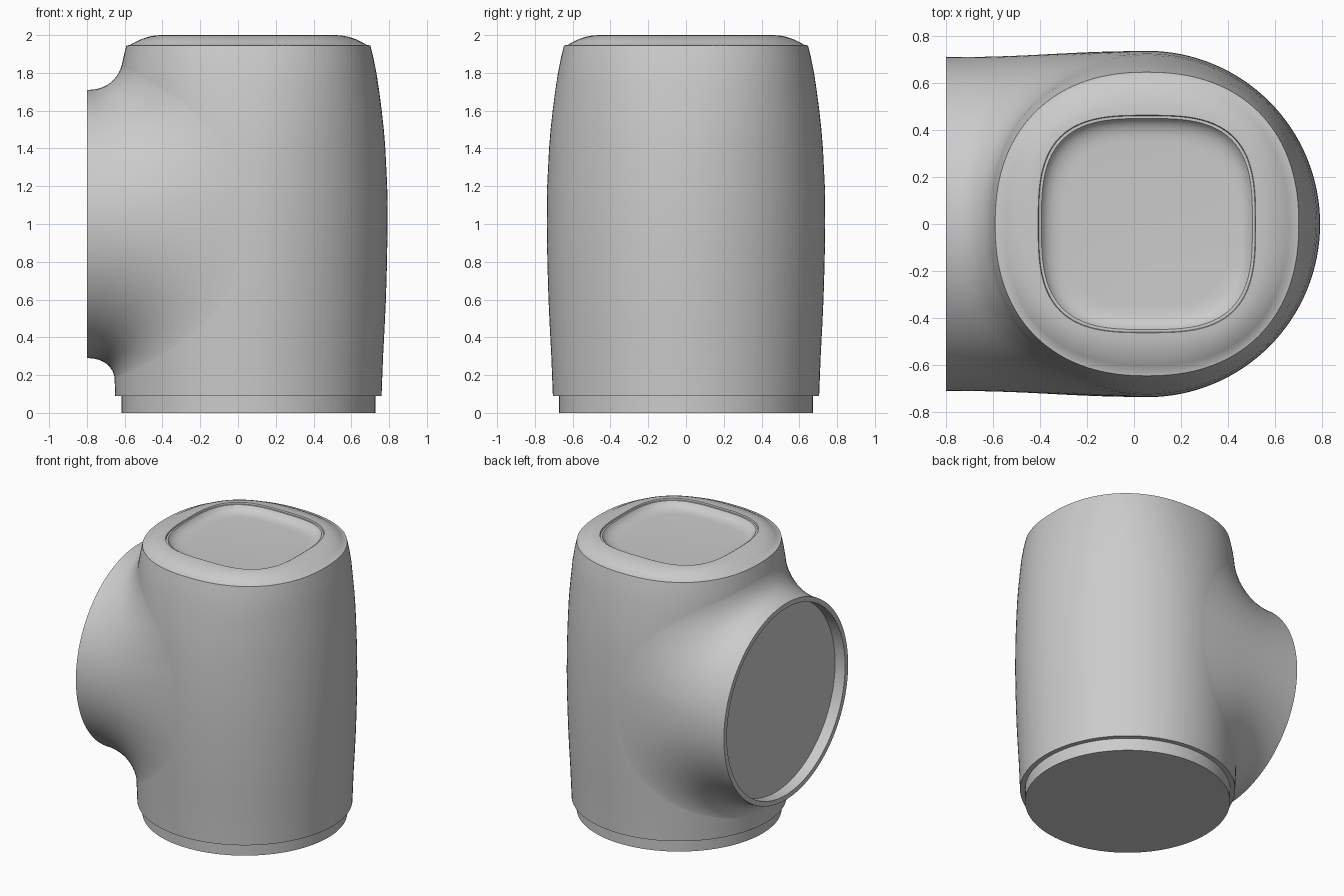
import bpy, bmesh
from math import sin, cos, pi, radians, copysign
from mathutils import Vector

if "Cube" in bpy.data.objects:
    bpy.data.objects.remove(bpy.data.objects["Cube"])

CX = 0.055      # x of the upright body's axis
SEG = 128


def spow(v, p):
    return copysign(abs(v) ** p, v)


def squircle(a, r, z, n):
    """Point on a superellipse ring of radius r and exponent n."""
    c, s = cos(a), sin(a)
    k = r / (abs(c) ** n + abs(s) ** n) ** (1 / n)
    return Vector((CX + k * c, k * s, z))


def skin(name, rings):
    """Stack rings of equal point count into a capped, smooth-shaded mesh."""
    bm = bmesh.new()
    rows = [[bm.verts.new(p) for p in ring] for ring in rings]
    for lo, hi in zip(rows, rows[1:]):
        for i in range(len(lo)):
            j = (i + 1) % len(lo)
            bm.faces.new((lo[i], lo[j], hi[j], hi[i]))
    bm.faces.new(rows[0][::-1])
    bm.faces.new(rows[-1])
    bmesh.ops.recalc_face_normals(bm, faces=bm.faces)
    me = bpy.data.meshes.new(name)
    bm.to_mesh(me)
    bm.free()
    ob = bpy.data.objects.new(name, me)
    bpy.context.collection.objects.link(ob)
    bpy.ops.object.select_all(action='DESELECT')
    ob.select_set(True)
    bpy.context.view_layer.objects.active = ob
    bpy.ops.object.shade_smooth_by_angle(angle=radians(28))
    return ob


# Barrel wall: radius, height, squareness exponent
wall = [(.705, .09, 2), (.713, .3, 2), (.721, .45, 2), (.728, .6, 2), (.734, .8, 2),
        (.737, 1.0, 2), (.735, 1.2, 2), (.725, 1.4, 2.03), (.717, 1.5, 2.06),
        (.706, 1.6, 2.1), (.693, 1.7, 2.14), (.678, 1.8, 2.2), (.662, 1.88, 2.24),
        (.646, 1.945, 2.27)]
foot = [(.672, 0, 2), (.672, .09, 2)]
# Rounded crown, lip and dished top
crown = [(.627, 1.948, 2.3), (.60, 1.963, 2.4), (.57, 1.978, 2.5), (.53, 1.991, 2.7),
         (.495, 1.998, 2.9), (.463, 2.0, 3.1), (.460, 1.99, 3.1), (.449, 1.99, 3.1),
         (.440, 1.976, 3.1), (.425, 1.963, 3.1), (.405, 1.953, 3.1), (.38, 1.947, 3.1),
         (.35, 1.945, 3.1)]
skin("barrel_body", [[squircle(2 * pi * i / SEG, *p) for i in range(SEG)]
                     for p in foot + wall + crown])


# Side socket that flares into the barrel
def on_wall(a, z):
    for (r0, z0, n0), (r1, z1, n1) in zip(wall, wall[1:]):
        if z <= z1:
            t = (z - z0) / (z1 - z0)
            return squircle(a, r0 + t * (r1 - r0) - .001, z, n0 + t * (n1 - n0))


def circle(x, r):
    return [Vector((x, r * cos(2 * pi * i / SEG), 1 + r * sin(2 * pi * i / SEG)))
            for i in range(SEG)]


STEPS = 20
mouth = circle(-.8, .71)
flare = [[] for _ in range(STEPS)]
for i, p0 in enumerate(mouth):
    th = 2 * pi * i / SEG
    a = pi - pi / 2 * cos(th)                      # azimuth where the flare lands
    z = 1 + spow(sin(th), .8) * (.87 if sin(th) > 0 else .83)
    p1 = on_wall(a, z)
    normal = (on_wall(a + .01, z) - on_wall(a - .01, z)).cross(
        on_wall(a, z + .01) - on_wall(a, z - .01)).normalized()
    d = p1 - p0
    tangent = (d - normal * d.dot(normal)).normalized()
    c0 = p0 + Vector((d.length * .45, 0, 0))
    c1 = p1 - tangent * d.length * .4
    for k in range(STEPS):
        t = (k + 1) / STEPS
        u = 1 - t
        flare[k].append(p0 * u**3 + c0 * 3 * u * u * t + c1 * 3 * u * t * t + p1 * t**3)

ob = skin("side_socket", [circle(-.72, .675), circle(-.8, .675), mouth] + flare)
# Remove the hidden cap inside the barrel
bm = bmesh.new()
bm.from_mesh(ob.data)
bm.faces.ensure_lookup_table()
bmesh.ops.delete(bm, geom=[bm.faces[-1]], context='FACES_ONLY')
bm.to_mesh(ob.data)
bm.free()
